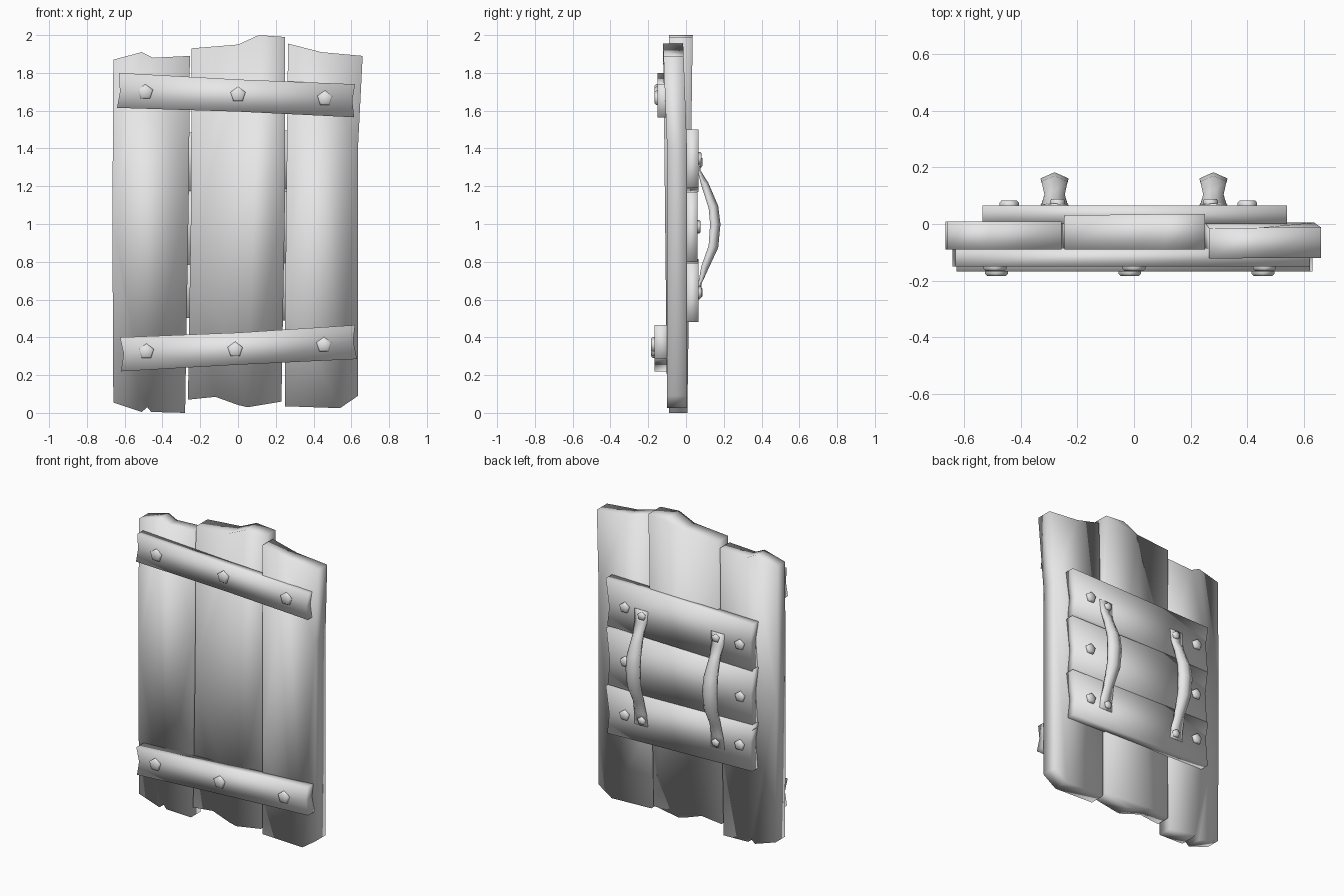
import bpy
import bmesh
import math
from mathutils import Vector

cube = bpy.data.objects.get("Cube")
if cube:
    bpy.data.objects.remove(cube, do_unlink=True)

grey = bpy.data.materials.new("plain grey")
grey.use_nodes = True
tone = (0.8, 0.8, 0.8, 1)
grey.diffuse_color = tone
grey.node_tree.nodes["Principled BSDF"].inputs["Base Color"].default_value = tone


def finish(name, bm):
    """Turn a bmesh into a smooth grey object."""
    bmesh.ops.recalc_face_normals(bm, faces=bm.faces)
    for face in bm.faces:
        face.smooth = True
    mesh = bpy.data.meshes.new(name)
    bm.to_mesh(mesh)
    bm.free()
    mesh.materials.append(grey)
    obj = bpy.data.objects.new(name, mesh)
    bpy.context.collection.objects.link(obj)
    return obj


def loft(bm, rings):
    """Skin a row of equal closed rings and cap both ends."""
    rings = [[bm.verts.new(p) for p in ring] for ring in rings]
    for a, b in zip(rings, rings[1:]):
        for i in range(len(a)):
            j = (i + 1) % len(a)
            bm.faces.new((a[i], a[j], b[j], b[i]))
    bm.faces.new(rings[0])
    bm.faces.new(rings[-1])


def board(name, outline, front, back, lean=(0, 0)):
    """Board cut from an x-z outline; lean moves front and back near the top."""
    bm = bmesh.new()
    rings = []
    for y, shift in ((front, lean[0]), (back, lean[1])):
        rings.append([(x, y + shift * max(0, (z - 1.5) / 0.45), z) for x, z in outline])
    loft(bm, rings)
    return finish(name, bm)


def rivet(name, x, z, y, out, radius=0.042):
    """Five-sided stud with a slightly raised centre; out is -1 front, 1 back."""
    bm = bmesh.new()

    def ring(r, d):
        angles = [math.tau * i / 5 + math.pi / 2 for i in range(5)]
        return [(x + r * math.cos(a), y + out * d, z + r * math.sin(a)) for a in angles]
    loft(bm, [ring(radius, -0.015), ring(radius, 0.01), ring(radius * 0.8, 0.018)])
    return finish(name, bm)


# Three upright planks with broken ends
board("right_plank", [(-.66, 1.87), (-.51, 1.91), (-.45, 1.88), (-.255, 1.89),
                      (-.26, 1.2), (-.28, 0), (-.46, .005), (-.48, .03),
                      (-.51, .005), (-.66, .055), (-.665, 1)], -.09, .008)
board("middle_plank", [(-.245, 1.93), (0, 1.95), (.11, 2), (.25, 1.99),
                       (.25, 1.2), (.23, .06), (.05, .03), (0, .042),
                       (-.12, .085), (-.265, .07), (-.25, 1)], -.09, .008, (0, .025))
board("left_plank", [(.265, 1.955), (.44, 1.91), (.66, 1.89), (.635, 1.4),
                     (.635, .09), (.54, .025), (.25, .035), (.25, .6)],
      -.1, .005, (-.022, -.02))

# Front cross battens and their studs
board("upper_front_batten", [(-.63, 1.8), (0, 1.765), (.62, 1.74), (.605, 1.655),
                             (.615, 1.565), (0, 1.595), (-.64, 1.615), (-.625, 1.7)],
      -.15, -.085)
board("lower_front_batten", [(-.625, .4), (0, .425), (.62, .465), (.61, .38),
                             (.63, .285), (0, .255), (-.62, .22), (-.605, .31)],
      -.168, -.085)
for i, (x, z) in enumerate([(-.49, 1.698), (0, 1.685), (.46, 1.665)]):
    rivet(f"upper_front_stud_{i + 1}", x, z, -.148, -1)
for i, (x, z) in enumerate([(-.485, .325), (-.015, .335), (.455, .36)]):
    rivet(f"lower_front_stud_{i + 1}", x, z, -.166, -1)

# Back battens and their studs: left bottom/top height, right bottom/top height
backs = [("upper", 1.19, 1.5, 1.17, 1.48, .065),
         ("middle", .8, 1.17, .78, 1.18, .06),
         ("lower", .48, .79, .51, .815, .065)]
for name, lb, lt, rb, rt, y in backs:
    lm, rm = (lb + lt) / 2, (rb + rt) / 2
    board(name + "_back_batten", [(.53, lb), (.515, lm - .03), (.54, lt), (0, (lt + rt) / 2),
                                  (-.535, rt), (-.515, rm + .03), (-.53, rb),
                                  (0, (lb + rb) / 2)], 0, y)
    rivet(name + "_back_stud_left", .4, lm, y, 1, .036)
    rivet(name + "_back_stud_right", -.44, rm, y, 1, .036)

# Bowed grips: a ridged strap swept along a path of y, z, half width, thickness
path = [(.066, 1.36, .05, .012), (.07, 1.28, .045, .016), (.1, 1.21, .036, .04),
        (.145, 1.09, .046, .052), (.155, 1, .05, .055), (.145, .88, .046, .052),
        (.1, .77, .036, .04), (.072, .68, .045, .016), (.066, .6, .05, .012)]
for side, x0 in (("left", .28), ("right", -.28)):
    bm = bmesh.new()
    rings = []
    for i, (y, z, w, t) in enumerate(path):
        before, after = path[max(i - 1, 0)], path[min(i + 1, len(path) - 1)]
        along = Vector((0, after[0] - before[0], after[1] - before[1])).normalized()
        outward = along.cross(Vector((1, 0, 0)))
        if outward.y < 0:
            outward.negate()
        centre = Vector((x0, y, z))
        section = [(-.8, -.5), (-1, .1), (0, .5), (1, .1), (.8, -.5)]
        rings.append([centre + Vector((w * u, 0, 0)) + outward * t * v for u, v in section])
    loft(bm, rings)
    finish(side + "_grip", bm)
    inner = x0 - math.copysign(.01, x0)
    rivet(side + "_grip_top_stud", inner, 1.325, .07, 1, .028)
    rivet(side + "_grip_bottom_stud", inner, .635, .07, 1, .028)
